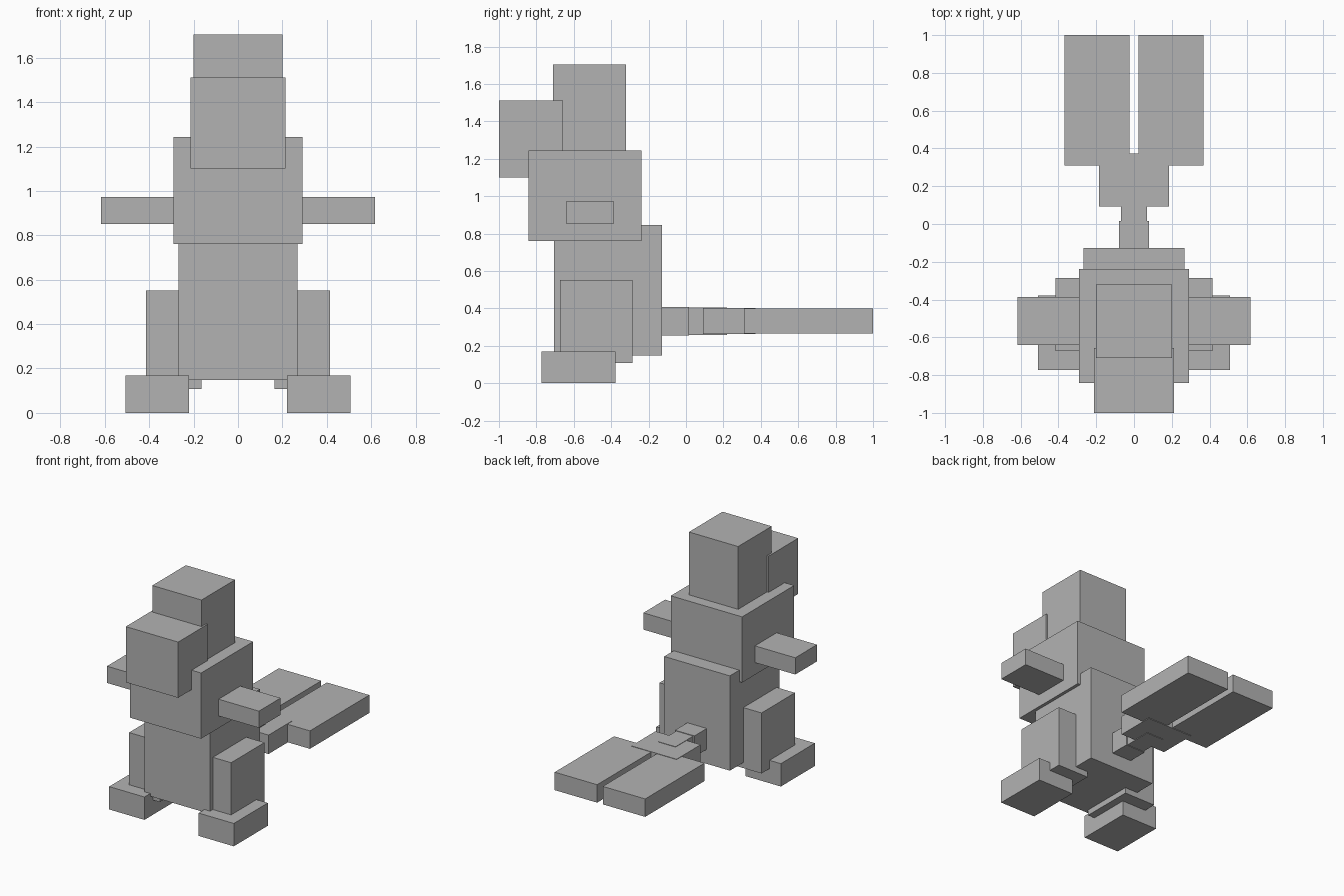
import bpy
import bmesh
from mathutils import Vector

if "Cube" in bpy.data.objects:
    bpy.data.objects.remove(bpy.data.objects["Cube"])

grey = bpy.data.materials.new("plain grey")
grey.diffuse_color = (0.45, 0.45, 0.45, 1)
grey.use_nodes = True
grey.node_tree.nodes["Principled BSDF"].inputs["Base Color"].default_value = grey.diffuse_color


def box(name, x, y, z):
    """Axis-aligned block given its (min, max) range on each axis."""
    lo, hi = (Vector(c) for c in zip(x, y, z))
    bm = bmesh.new()
    bmesh.ops.create_cube(bm, size=1)
    bmesh.ops.scale(bm, vec=hi - lo, verts=bm.verts)
    mesh = bpy.data.meshes.new(name)
    bm.to_mesh(mesh)
    bm.free()
    mesh.materials.append(grey)
    obj = bpy.data.objects.new(name, mesh)
    obj.location = (lo + hi) / 2
    bpy.context.collection.objects.link(obj)
    return obj


def pair(name, x, y, z):
    """The same block on the right and mirrored on the left."""
    box("right_" + name, x, y, z)
    box("left_" + name, (-x[1], -x[0]), y, z)


# Head and body
box("head", (-0.20, 0.20), (-0.71, -0.32), (1.22, 1.705))
box("muzzle", (-0.213, 0.213), (-1.00, -0.657), (1.10, 1.51))
box("chest", (-0.29, 0.29), (-0.843, -0.238), (0.76, 1.243))
box("belly", (-0.267, 0.267), (-0.705, -0.128), (0.148, 0.845))

# Limbs
pair("arm", (0.25, 0.618), (-0.64, -0.387), (0.85, 0.973))
pair("leg", (0.165, 0.415), (-0.673, -0.285), (0.107, 0.552))
pair("foot", (0.22, 0.507), (-0.773, -0.378), (0.0, 0.168))

# Tail: overlapping links that widen towards two flat paddles
box("tail_root", (-0.079, 0.079), (-0.20, 0.015), (0.254, 0.408))
box("tail_link", (-0.069, 0.069), (-0.06, 0.22), (0.258, 0.404))
box("tail_plate", (-0.184, 0.184), (0.092, 0.372), (0.262, 0.401))
pair("tail_paddle", (0.023, 0.368), (0.31, 1.00), (0.266, 0.398))
